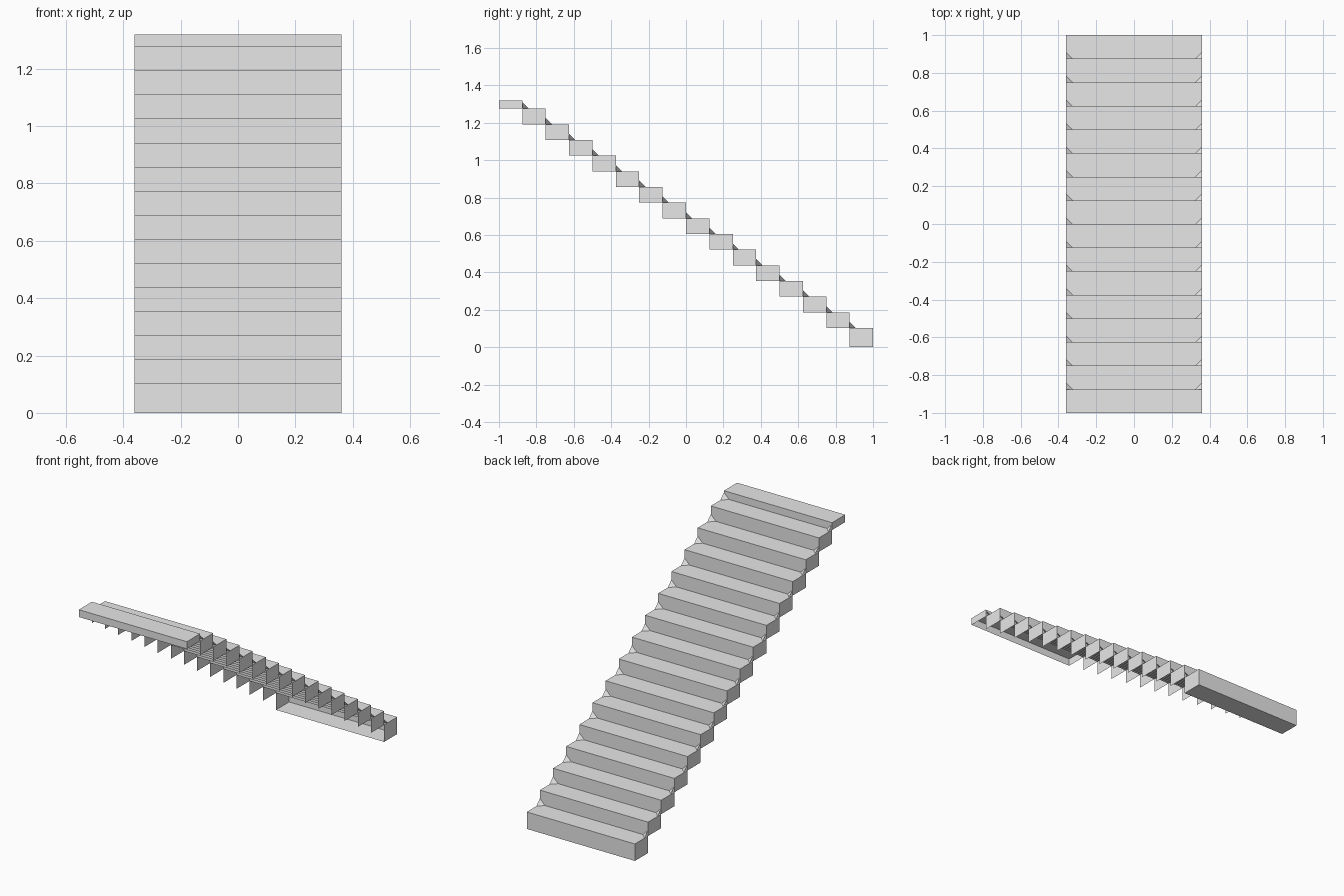
import bpy, bmesh
from mathutils import Vector, Matrix

if "Cube" in bpy.data.objects:
    bpy.data.objects.remove(bpy.data.objects["Cube"], do_unlink=True)

STEPS = 16
HALF_WIDTH = 0.36
DEPTH = 2 / STEPS
BASE, RISE, LAST_RISE = 0.102, 0.0838, 0.044
GUSSET = 0.034

grey = bpy.data.materials.new("plain_grey")
grey.use_nodes = True
colour = (0.8, 0.8, 0.8, 1)
grey.diffuse_color = colour
grey.node_tree.nodes["Principled BSDF"].inputs["Base Color"].default_value = colour


def finish(bm, name):
    mesh = bpy.data.meshes.new(name)
    bm.to_mesh(mesh)
    bm.free()
    mesh.materials.append(grey)
    bpy.context.collection.objects.link(bpy.data.objects.new(name, mesh))


def step_shell(name, y_back, z_low, z_high, open_sides):
    """Box for one step with the listed sides left open."""
    bm = bmesh.new()
    size = Vector((2 * HALF_WIDTH, DEPTH, z_high - z_low))
    centre = Vector((0, y_back - DEPTH / 2, (z_low + z_high) / 2))
    bmesh.ops.create_cube(bm, size=1, matrix=Matrix.LocRotScale(centre, None, size))
    bm.normal_update()
    hidden = [f for f in bm.faces if any(f.normal.dot(Vector(s)) > 0.9 for s in open_sides)]
    bmesh.ops.delete(bm, geom=hidden, context='FACES')
    finish(bm, name)


def corner_gussets(name, y, z):
    """Slanted triangles joining a tread to the next riser at both ends."""
    bm = bmesh.new()
    for side in (-1, 1):
        edge = side * HALF_WIDTH
        points = [(edge, y + GUSSET, z), (edge, y, z + GUSSET), (edge - side * GUSSET, y, z)]
        face = bm.faces.new([bm.verts.new(p) for p in points])
        face.normal_update()
        if face.normal.z < 0:
            face.normal_flip()
    finish(bm, name)


# Steps climb towards the front; only the lowest has a floor, only the top a front wall
FRONT, BELOW = (0, -1, 0), (0, 0, -1)
z = 0
for i in range(STEPS):
    y_back = 1 - i * DEPTH
    if i == 0:
        height, open_sides, name = BASE, [FRONT], "bottom_step"
    elif i == STEPS - 1:
        height, open_sides, name = LAST_RISE, [BELOW], "top_step"
    else:
        height, open_sides, name = RISE, [FRONT, BELOW], f"step_{i + 1}"
    step_shell(name, y_back, z, z + height, open_sides)
    if i:
        corner_gussets(f"corner_gussets_{i}", y_back, z)
    z += height
